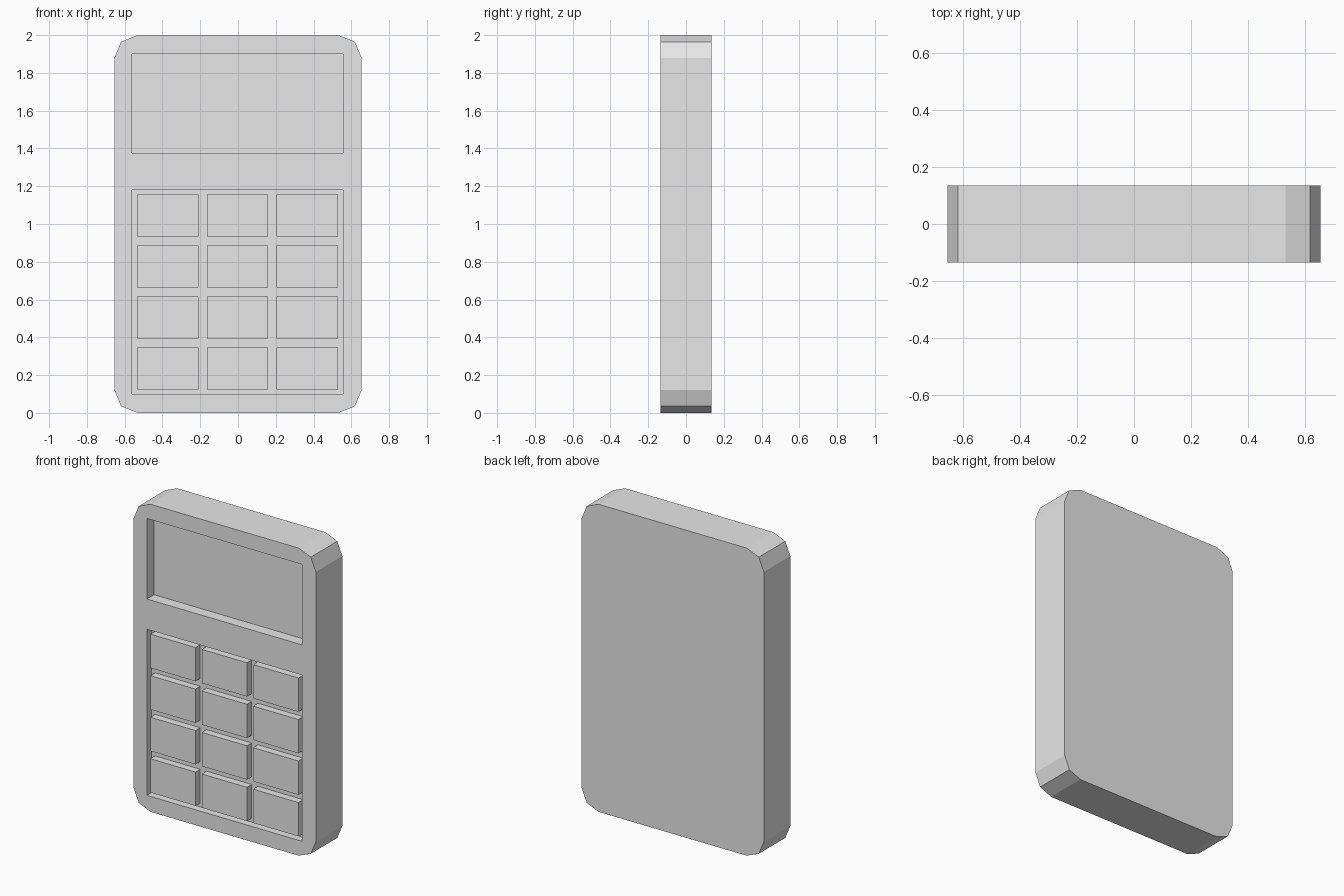
import bpy
import bmesh
from math import sin, cos, pi

cube = bpy.data.objects.get("Cube")
if cube:
    bpy.data.objects.remove(cube, do_unlink=True)

HALF_W, HEIGHT, HALF_D, CORNER = 0.655, 2.0, 0.136, 0.122
FRONT = -HALF_D
KEYPAD_DEPTH, SCREEN_DEPTH = 0.048, 0.073

grey = bpy.data.materials.new("light grey plastic")
grey.use_nodes = True
grey.diffuse_color = (0.8, 0.8, 0.8, 1)
grey.node_tree.nodes["Principled BSDF"].inputs["Base Color"].default_value = (0.8, 0.8, 0.8, 1)


def add_object(name, bm):
    bmesh.ops.recalc_face_normals(bm, faces=bm.faces)
    mesh = bpy.data.meshes.new(name)
    bm.to_mesh(mesh)
    bm.free()
    mesh.materials.append(grey)
    obj = bpy.data.objects.new(name, mesh)
    bpy.context.collection.objects.link(obj)
    return obj


def prism(name, outline, y0, y1):
    """Extrude an (x, z) outline from y0 to y1."""
    bm = bmesh.new()
    face = bm.faces.new([bm.verts.new((x, y0, z)) for x, z in outline])
    side = bmesh.ops.extrude_face_region(bm, geom=[face])["geom"]
    verts = [v for v in side if isinstance(v, bmesh.types.BMVert)]
    bmesh.ops.translate(bm, verts=verts, vec=(0, y1 - y0, 0))
    return add_object(name, bm)


def box(name, x0, x1, z0, z1, y0, y1):
    return prism(name, [(x0, z0), (x1, z0), (x1, z1), (x0, z1)], y0, y1)


# Casing: rectangle with two-facet rounded corners
outline = []
for i, (sx, sz) in enumerate([(1, 1), (-1, 1), (-1, -1), (1, -1)]):
    cx = sx * (HALF_W - CORNER)
    cz = HEIGHT / 2 + sz * (HEIGHT / 2 - CORNER)
    for step in range(3):
        a = i * pi / 2 + step * pi / 4
        outline.append((cx + CORNER * cos(a), cz + CORNER * sin(a)))
casing = prism("casing", outline, FRONT, HALF_D)

# Screen and keypad recesses
recesses = [
    box("screen_cutter", -0.56, 0.555, 1.377, 1.9, FRONT - 0.1, FRONT + SCREEN_DEPTH),
    box("keypad_cutter", -0.56, 0.555, 0.1, 1.18, FRONT - 0.1, FRONT + KEYPAD_DEPTH),
]
bpy.context.view_layer.objects.active = casing
for cutter in recesses:
    cutter.hide_render = True
    mod = casing.modifiers.new("recess", 'BOOLEAN')
    mod.operation = 'DIFFERENCE'
    mod.solver = 'EXACT'
    mod.object = cutter
    bpy.ops.object.modifier_apply(modifier=mod.name)
    bpy.data.objects.remove(cutter, do_unlink=True)

# Keys: three columns by four rows, flush with the casing front
for row in range(4):
    for col in range(3):
        x = -0.535 + col * 0.37
        z = 0.125 + row * 0.27
        box(f"key_{row + 1}_{col + 1}", x, x + 0.325, z, z + 0.22,
            FRONT, FRONT + KEYPAD_DEPTH + 0.005)
